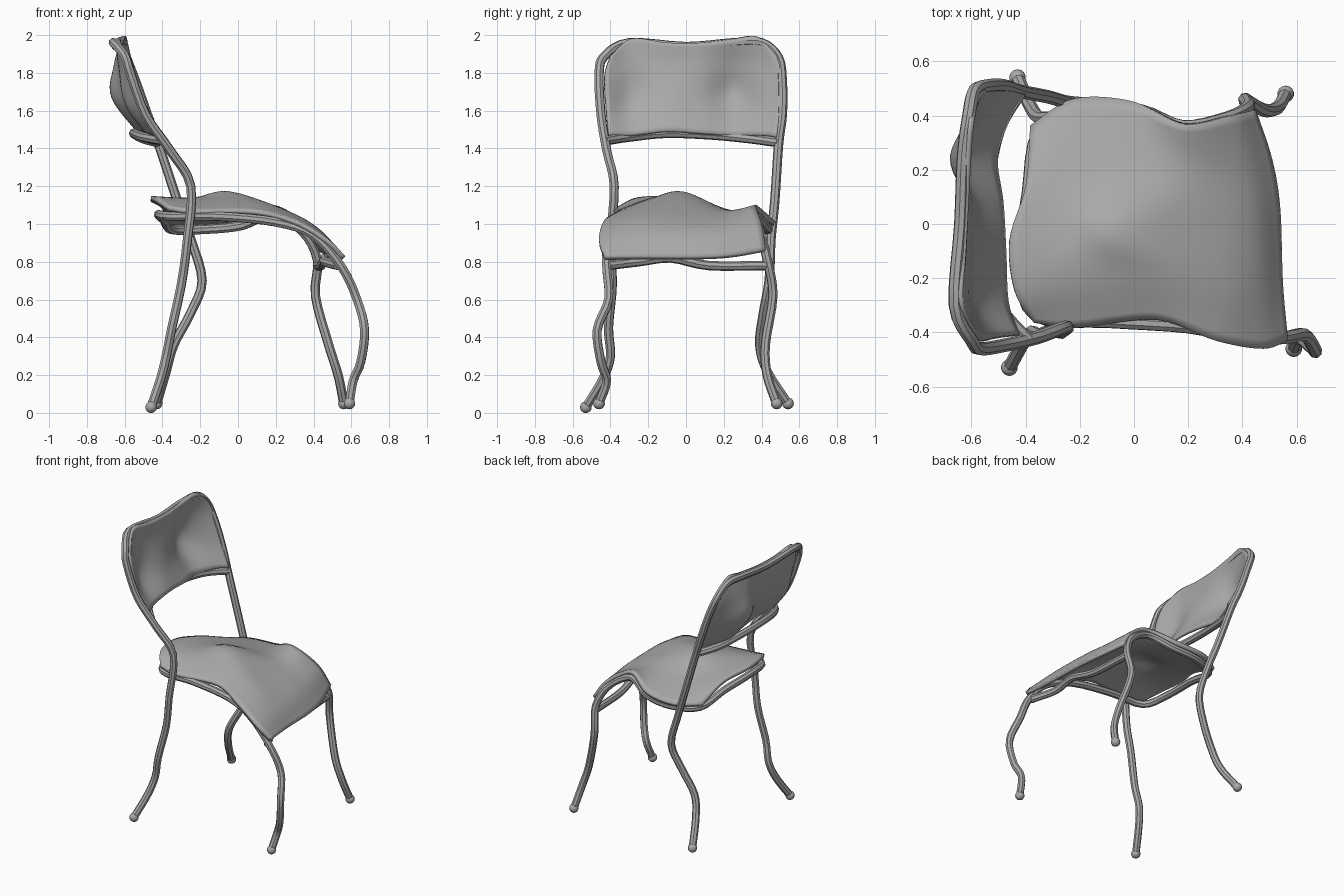
import bpy
import bmesh
from mathutils import Vector

if "Cube" in bpy.data.objects:
    bpy.data.objects.remove(bpy.data.objects["Cube"], do_unlink=True)

TUBE_RADIUS = 0.025
SCALE = 0.01  # control points are given in hundredths

grey = bpy.data.materials.new("plain grey")
grey.use_nodes = True
grey_colour = (0.4, 0.4, 0.4, 1)
grey.diffuse_color = grey_colour
grey.node_tree.nodes["Principled BSDF"].inputs["Base Color"].default_value = grey_colour


def to_vectors(points):
    return [Vector(point) * SCALE for point in points]


def smooth_path(points, steps):
    """Catmull-Rom path through a list of vectors."""
    first = points[0] * 2 - points[1]
    last = points[-1] * 2 - points[-2]
    padded = [first] + points + [last]
    path = []
    for a, b, c, d in zip(padded, padded[1:], padded[2:], padded[3:]):
        for step in range(steps):
            t = step / steps
            path.append(0.5 * (2 * b + (c - a) * t
                               + (2 * a - 5 * b + 4 * c - d) * t ** 2
                               + (3 * b - a - 3 * c + d) * t ** 3))
    path.append(points[-1].copy())
    return path


def finish(obj):
    bpy.ops.object.select_all(action="DESELECT")
    obj.select_set(True)
    bpy.context.view_layer.objects.active = obj


def add_tube(name, points):
    """Bent round tube following the given points."""
    curve = bpy.data.curves.new(name, "CURVE")
    curve.dimensions = "3D"
    curve.bevel_depth = TUBE_RADIUS
    curve.bevel_resolution = 2
    curve.use_fill_caps = True
    path = smooth_path(to_vectors(points), 4)
    spline = curve.splines.new("POLY")
    spline.points.add(len(path) - 1)
    for target, position in zip(spline.points, path):
        target.co = (*position, 1)
    curve.materials.append(grey)
    obj = bpy.data.objects.new(name, curve)
    bpy.context.collection.objects.link(obj)
    finish(obj)
    bpy.ops.object.convert(target="MESH")
    bpy.ops.object.shade_smooth_by_angle()


def add_panel(name, sections, thickness, steps=6):
    """Thin warped sheet lofted through smooth cross-sections."""
    lengthwise = [smooth_path(to_vectors(section), steps) for section in sections]
    columns = [smooth_path(list(column), steps) for column in zip(*lengthwise)]
    bm = bmesh.new()
    grid = [[bm.verts.new(position) for position in column] for column in columns]
    for near, far in zip(grid, grid[1:]):
        for i in range(len(near) - 1):
            bm.faces.new((near[i], far[i], far[i + 1], near[i + 1]))
    bmesh.ops.recalc_face_normals(bm, faces=bm.faces)
    mesh = bpy.data.meshes.new(name)
    bm.to_mesh(mesh)
    bm.free()
    mesh.materials.append(grey)
    obj = bpy.data.objects.new(name, mesh)
    bpy.context.collection.objects.link(obj)
    shell = obj.modifiers.new("thickness", "SOLIDIFY")
    shell.thickness = thickness
    shell.offset = 0
    finish(obj)
    bpy.ops.object.shade_smooth_by_angle()


def add_foot(name, point):
    """Small rounded cap on the end of a leg."""
    bpy.ops.mesh.primitive_uv_sphere_add(
        segments=14, ring_count=8, radius=0.031, location=Vector(point) * SCALE)
    obj = bpy.context.object
    obj.name = name
    obj.data.materials.append(grey)
    bpy.ops.object.shade_smooth_by_angle()


# Back legs and backrest hoop, one continuous tube
back_frame = [
    (-46, -53, 3), (-41, -44, 18), (-38, -40, 30), (-35, -41, 45),
    (-30, -39, 68), (-27, -40, 90), (-25, -38, 120), (-36, -42, 139),
    (-49, -45, 158), (-57, -46, 180), (-60, -43, 189), (-66, -30, 196),
    (-64, 0, 194), (-63, 25, 196), (-61, 40, 196), (-59, 49, 188),
    (-54, 51, 175), (-48, 51, 158), (-42, 49, 142), (-32, 47, 112),
    (-25, 45, 92), (-19, 44, 70), (-25, 41, 53), (-34, 39, 36),
    (-38, 43, 22), (-43, 54, 5),
]
add_tube("back_legs_and_hoop", back_frame)

# Front legs and seat rails, one continuous tube
seat_frame = [
    (59, -46, 5), (61, -42, 17), (65, -45, 27), (67, -47, 44),
    (63, -41, 60), (55, -42, 77), (40, -42, 94), (20, -38, 101),
    (-10, -36, 104), (-36, -34, 104), (-42, -15, 105), (-39, 12, 102),
    (-35, 34, 97), (-18, 43, 97), (2, 42, 99), (18, 36, 105),
    (34, 39, 96), (42, 43, 81), (41, 46, 62), (48, 42, 36),
    (53, 43, 20), (56, 48, 5),
]
add_tube("front_legs_and_seat_rails", seat_frame)

# Cross bars
add_tube("front_cross_bar", [
    (53, -42, 78), (46, -25, 80), (46, -8, 82), (44, 12, 78), (42, 43, 78)])
add_tube("backrest_lower_bar", [
    (-39, -43, 144), (-50, -30, 146), (-55, -10, 148), (-54, 15, 147),
    (-50, 35, 145), (-42, 49, 143)])

# Feet
for label, end in (("back_right", back_frame[0]), ("back_left", back_frame[-1]),
                   ("front_right", seat_frame[0]), ("front_left", seat_frame[-1])):
    add_foot(label + "_foot", end)

# Warped seat, strips from right to left, each from back to front
add_panel("seat", [
    [(-37, -36, 108), (-22, -38, 106), (8, -35, 106), (30, -43, 101), (47, -46, 91), (56, -43, 82)],
    [(-44, -25, 113), (-25, -20, 112), (5, -18, 112), (30, -22, 104), (45, -24, 94), (54, -22, 82)],
    [(-46, -6, 113), (-25, -2, 112), (-6, -2, 116), (20, 0, 107), (42, 2, 96), (53, 6, 82)],
    [(-40, 14, 109), (-25, 20, 107), (0, 20, 107), (22, 20, 105), (40, 20, 96), (50, 24, 83)],
    [(-38, 36, 100), (-22, 46, 100), (0, 45, 102), (18, 37, 109), (35, 40, 99), (44, 42, 86)],
], 0.025)

# Warped backrest, strips from right to left, each from bottom to top
add_panel("backrest", [
    [(-43, -41, 147), (-51, -42, 160), (-56, -43, 178), (-59, -40, 189)],
    [(-47, -29, 147), (-59, -29, 164), (-62, -29, 184), (-64, -29, 198)],
    [(-48, -10, 149), (-56, -10, 165), (-62, -10, 183), (-63, -10, 196)],
    [(-49, 8, 148), (-59, 8, 165), (-62, 8, 183), (-62, 8, 196)],
    [(-51, 25, 147), (-66, 25, 167), (-65, 25, 183), (-61, 25, 198)],
    [(-46, 40, 147), (-55, 41, 163), (-60, 41, 183), (-60, 38, 199)],
    [(-41, 48, 146), (-48, 50, 160), (-54, 51, 178), (-58, 48, 189)],
], 0.02)
